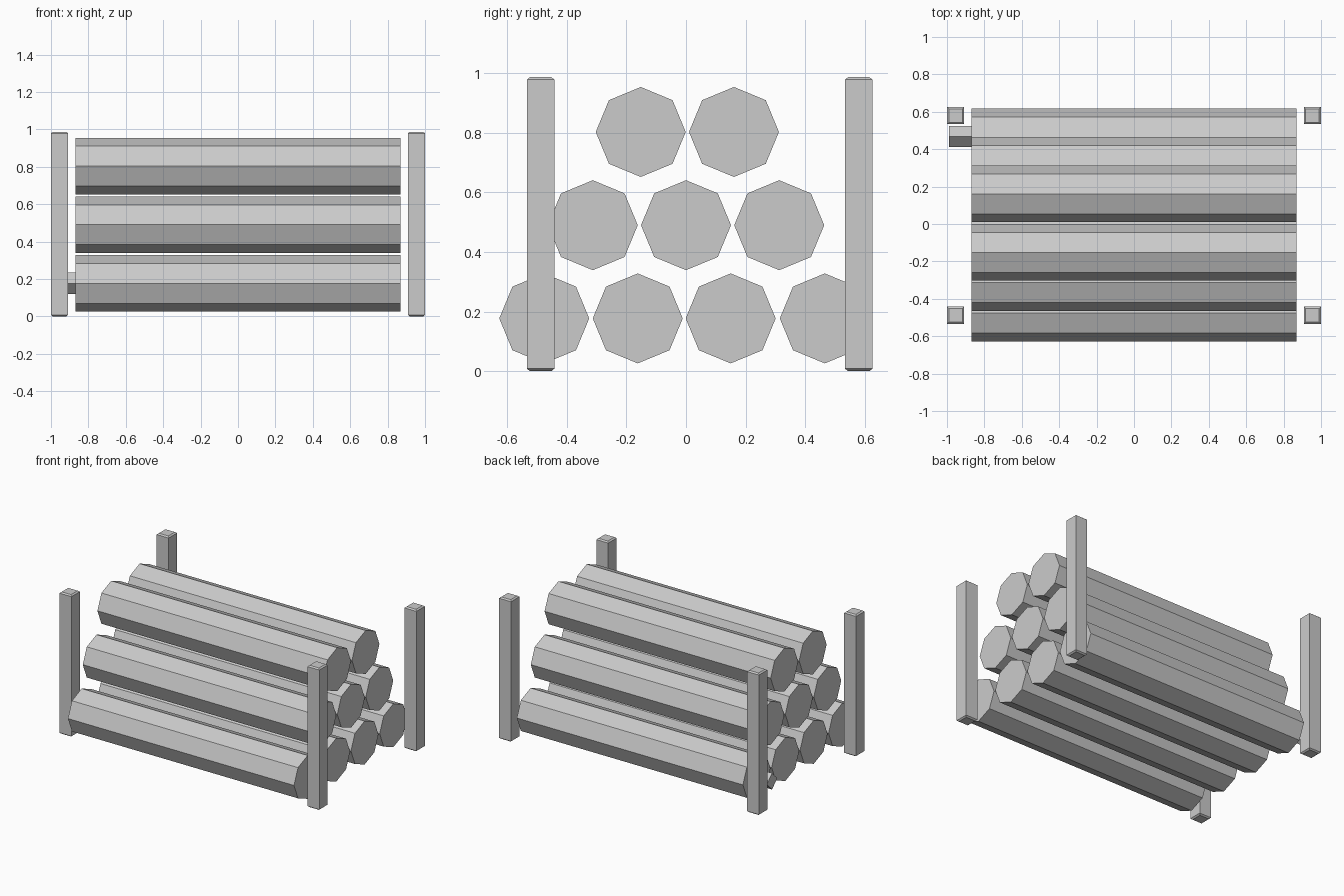
import bpy, bmesh
from math import cos, sin, pi

if "Cube" in bpy.data.objects:
    bpy.data.objects.remove(bpy.data.objects["Cube"])


def loft(name, rings):
    """Flat-faced closed solid through a sequence of matching rings."""
    bm = bmesh.new()
    loops = [[bm.verts.new(p) for p in ring] for ring in rings]
    n = len(loops[0])
    for a, b in zip(loops, loops[1:]):
        for i in range(n):
            bm.faces.new((a[i], a[(i + 1) % n], b[(i + 1) % n], b[i]))
    bm.faces.new(loops[0][::-1])
    bm.faces.new(loops[-1])
    bmesh.ops.recalc_face_normals(bm, faces=bm.faces)
    mesh = bpy.data.meshes.new(name)
    bm.to_mesh(mesh)
    bm.free()
    obj = bpy.data.objects.new(name, mesh)
    bpy.context.collection.objects.link(obj)
    return obj


def rod(name, x0, x1, y, z, r, sides):
    """Prism lying along x with a corner pointing up."""
    ring = lambda x: [(x, y + r * cos(2 * pi * i / sides), z + r * sin(2 * pi * i / sides))
                      for i in range(sides)]
    return loft(name, [ring(x0), ring(x1)])


def post(name, x, y, half=0.046, inset=0.01, height=0.987, cap=0.008):
    """Square upright with chamfered ends."""
    def ring(h, z):
        return [(x + sx * h, y + sy * h, z) for sx, sy in ((-1, -1), (1, -1), (1, 1), (-1, 1))]
    return loft(name, [ring(half - inset, 0), ring(half, cap),
                       ring(half, height - cap), ring(half - inset, height)])


# Stacked logs, row by row
rows = {
    0.177: (-0.476, -0.162, 0.15, 0.466),
    0.49: (-0.313, 0.0, 0.313),
    0.803: (-0.152, 0.161),
}
for row, (z, ys) in enumerate(rows.items(), 1):
    for col, y in enumerate(ys, 1):
        rod(f"log_row{row}_{col}", -0.87, 0.87, y, z, 0.151, 8)

# Branch stub on the end of the rear bottom log
rod("branch_stub", -0.99, -0.86, 0.468, 0.177, 0.057, 4)

# Corner posts
for side, x in (("left", -0.954), ("right", 0.954)):
    for depth, y in (("front", -0.488), ("back", 0.58)):
        post(f"{depth}_{side}_post", x, y)
